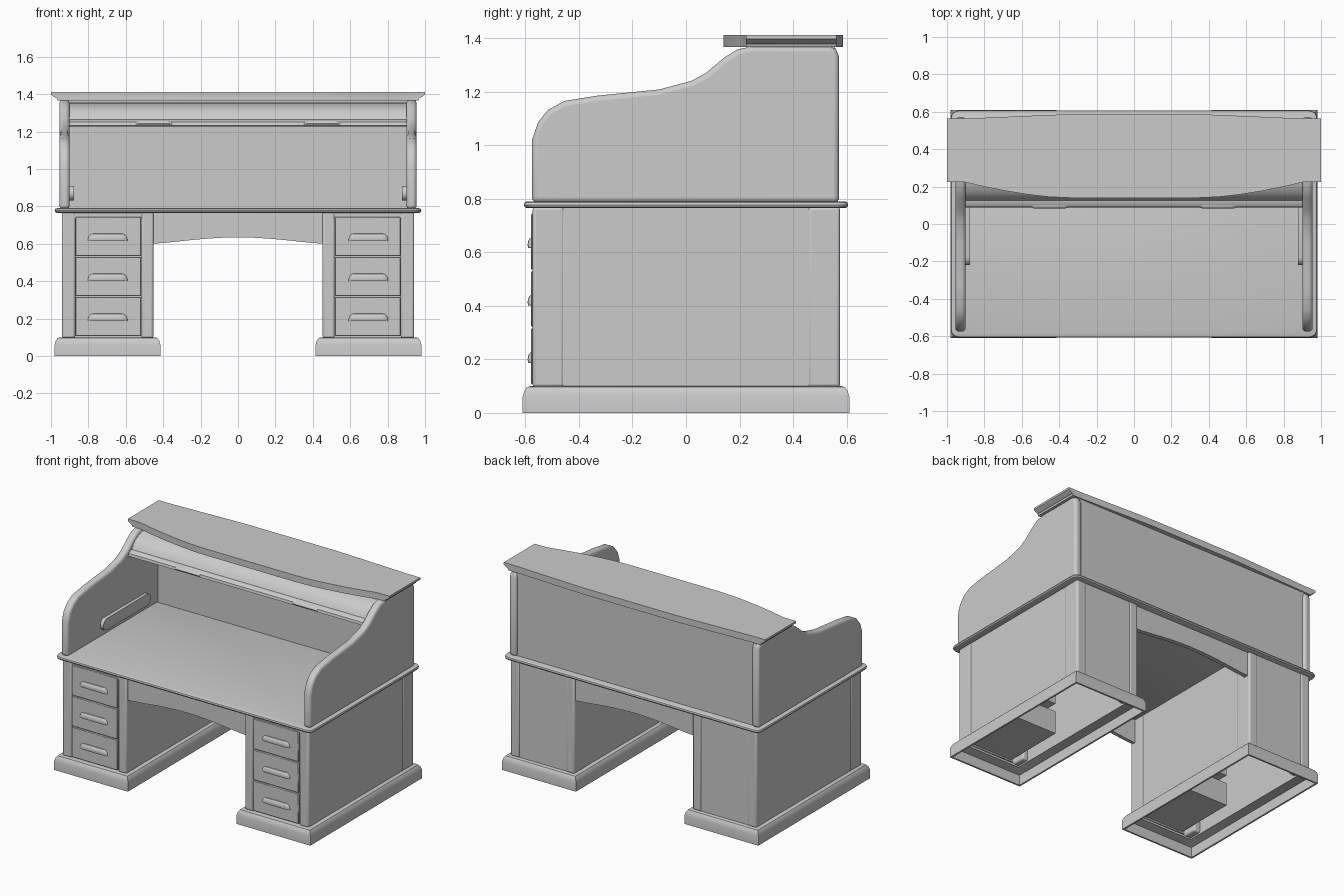
import bpy, bmesh, math

if "Cube" in bpy.data.objects:
    bpy.data.objects.remove(bpy.data.objects["Cube"])


def finish(name, bm, bevel=0, segs=3, smooth=True):
    bmesh.ops.recalc_face_normals(bm, faces=bm.faces)
    me = bpy.data.meshes.new(name)
    bm.to_mesh(me)
    bm.free()
    ob = bpy.data.objects.new(name, me)
    bpy.context.collection.objects.link(ob)
    if bevel:
        m = ob.modifiers.new("round", 'BEVEL')
        m.width, m.segments, m.limit_method = bevel, segs, 'ANGLE'
        m.angle_limit = math.radians(60)
    if smooth:
        bpy.ops.object.select_all(action='DESELECT')
        ob.select_set(True)
        bpy.context.view_layer.objects.active = ob
        bpy.ops.object.shade_smooth_by_angle(angle=math.radians(35))
    return ob


def loft(name, rings, cyclic=False, **kw):
    """Skin a list of equal-length closed rings; cap the ends or join them."""
    bm = bmesh.new()
    vs = [[bm.verts.new(p) for p in r] for r in rings]
    n = len(vs[0])
    pairs = list(zip(vs, vs[1:])) + ([(vs[-1], vs[0])] if cyclic else [])
    for a, b in pairs:
        for i in range(n):
            j = (i + 1) % n
            bm.faces.new((a[i], a[j], b[j], b[i]))
    if not cyclic:
        bm.faces.new(vs[0])
        bm.faces.new(vs[-1])
    return finish(name, bm, **kw)


def box(name, x, y, z, **kw):
    def ring(h):
        return [(x[0], y[0], h), (x[1], y[0], h), (x[1], y[1], h), (x[0], y[1], h)]
    return loft(name, [ring(z[0]), ring(z[1])], **kw)


def prism_x(name, prof, x0, x1, **kw):
    return loft(name, [[(x, y, z) for y, z in prof] for x in (x0, x1)], **kw)


def prism_y(name, prof, y0, y1, **kw):
    return loft(name, [[(x, y, z) for x, z in prof] for y in (y0, y1)], **kw)


def rect(cx, hx, hy, z, r=0.0):
    """Rectangle ring, with rounded corners when r > 0."""
    if not r:
        return [(cx + sx * hx, sy * hy, z) for sx, sy in ((1, 1), (-1, 1), (-1, -1), (1, -1))]
    pts = []
    for k, (sx, sy) in enumerate(((1, 1), (-1, 1), (-1, -1), (1, -1))):
        for i in range(6):
            a = math.pi / 2 * (k + i / 5)
            pts.append((cx + sx * (hx - r) + r * math.cos(a), sy * (hy - r) + r * math.sin(a), z))
    return pts


def pull(name, cx, y, z, sx=1.0, sz=1.0):
    """Cup-shaped drawer pull, tapered at both ends."""
    prof = [(0.004, 0), (-.013, 0), (-.016, .012), (-.013, .028), (-.006, .038), (.004, .041)]
    ends = [(-.105, .3), (-.1, .65), (-.088, .93), (-.075, 1), (.075, 1), (.088, .93), (.1, .65), (.105, .3)]
    loft(name, [[(cx + ex * sx, y + (py if py > 0 else py * s), z + pz * s * sz) for py, pz in prof]
                for ex, s in ends])


# desktop with bullnose edge
edge = [(.012, .765), (.003, .769), (0, .777), (.003, .786), (.012, .79)]
loft("desktop", [rect(0, .98 - o, .606 - o, z, .04) for o, z in edge])

# writing-top sides: S-curved profile
side = [(-.575, .785), (-.575, 1.02), (-.553, 1.085), (-.515, 1.132), (-.455, 1.165), (-.33, 1.185),
        (-.1, 1.208), (.02, 1.24), (.075, 1.27), (.14, 1.325), (.19, 1.357), (.25, 1.37),
        (.53, 1.37), (.56, 1.36), (.572, 1.33), (.572, .785)]

for s, tag in ((-1, "left"), (1, "right")):
    c = s * .6975
    # hollow plinth with rounded top
    plinth = [(0, 0), (0, .06), (.006, .082), (.016, .096), (.03, .1), (.065, .1), (.065, .085), (.012, .07), (.012, 0)]
    loft(f"{tag}_plinth", [rect(c, .2825 - o, .61 - o, z) for o, z in plinth], cyclic=True)

    def span(a, b):
        return tuple(sorted((s * a, s * b)))
    # corner posts
    for px, xs in (("inner", (.452, .517)), ("outer", (.87, .942))):
        for py, ys in (("front", (-.573, -.455)), ("back", (.455, .575))):
            box(f"{tag}_{px}_{py}_post", span(*xs), ys, (.095, .77), bevel=.012)
    # pedestal panels
    box(f"{tag}_outer_panel", span(.915, .938), (-.46, .46), (.09, .77))
    box(f"{tag}_inner_panel", span(.456, .48), (-.46, .46), (.09, .77))
    box(f"{tag}_back_panel", span(.51, .875), (.55, .57), (.09, .77))
    box(f"{tag}_top_rail", span(.51, .875), (-.57, -.545), (.735, .77))
    # drawers with pulls
    for i in range(3):
        z = .107 + .214 * i
        box(f"{tag}_drawer_front_{i}", span(.519, .868), (-.578, -.55), (z, z + .209), bevel=.003, segs=1)
        box(f"{tag}_drawer_box_{i}", span(.535, .852), (-.555, -.12), (z + .012, z + .17))
        pull(f"{tag}_drawer_pull_{i}", s * .697, -.576, z + .08)
    # upper side with rounded edges
    prism_x(f"{tag}_upper_side", side, s * .9, s * .955, bevel=.02, segs=4)
    # rail on the inside of the side
    rail = []
    for k in range(16):
        a = math.pi / 2 + math.pi * (k if k < 8 else k - 1) / 14 * 1.0 * 2 if k < 8 else -math.pi / 2 + math.pi * (k - 8) / 7
        rail.append(((-.18 if k < 8 else .26) + .04 * math.cos(a), .87 + .04 * math.sin(a)))
    prism_x(f"{tag}_inside_rail", rail, s * .876, s * .905)
    # pull on the roll front bar
    pull(f"{tag}_roll_pull", s * .45, .098, 1.236, .95, .55)

# arched kneehole aprons
arch = [(.46 * t / 6, .6 + .034 * math.cos(math.pi / 2 * min(1, abs(t) / 5.8)) ** 1.2) for t in range(-6, 7)]
for name, y0, y1 in (("front_apron", -.555, -.53), ("back_apron", .53, .56)):
    prism_y(name, arch + [(.46, .77), (-.46, .77)], y0, y1)

# upper back and inner back
box("upper_back_panel", (-.91, .91), (.53, .556), (.785, 1.368))
box("inner_back_panel", (-.905, .905), (.41, .425), (.785, 1.35))

# rolled-up shutter and its front bar
roll = [(.125, 1.262), (.14, 1.29), (.163, 1.315), (.2, 1.336), (.25, 1.35), (.42, 1.355)]
prism_x("roll_shutter", roll + [(y + .006, z - .014) for y, z in reversed(roll)], -.905, .905)
prism_x("roll_front_bar", [(.088, 1.232), (.092, 1.25), (.11, 1.262), (.128, 1.264), (.128, 1.236), (.1, 1.226)],
        -.905, .905)

# bowed top board with undercut ends
front = []
for i in range(-8, 9):
    x = .91 * i / 8
    t = min(1, max(0, (abs(x) - .36) / .55))
    front.append((x, .14 + .085 * t ** 1.6, .587 - .024 * t))
plan = [(-1, .225)] + [(x, f) for x, f, b in front] + [(1, .225), (1, .563)]
plan += [(x, b) for x, f, b in reversed(front)] + [(-1, .563)]
loft("top_board", [[(max(-lim, min(lim, x)), y, z) for x, y in plan]
                   for lim, z in ((.966, 1.366), (.97, 1.378), (.985, 1.386), (1, 1.397), (1, 1.411))])
